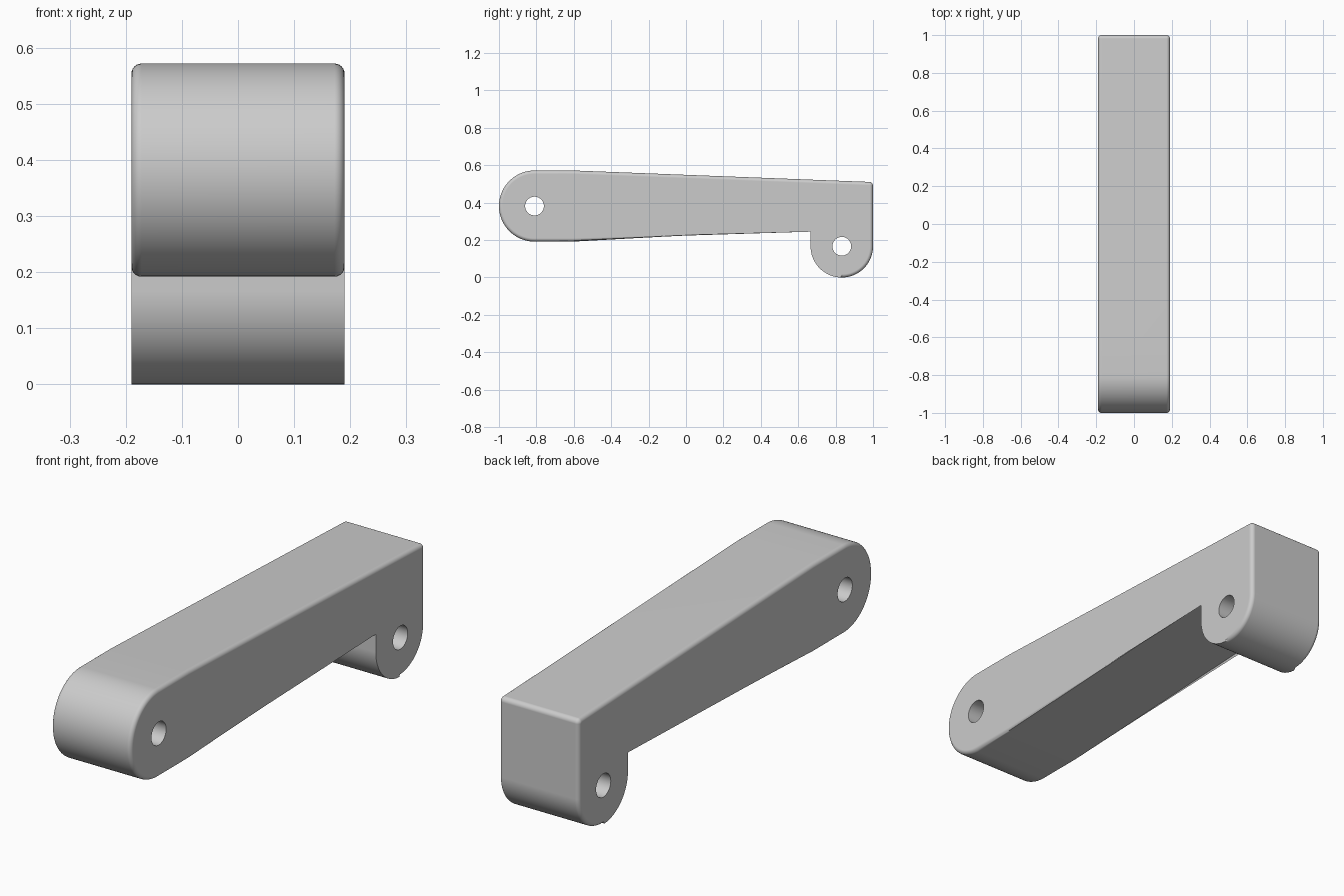
import bpy, bmesh, math
from mathutils import Vector

cube = bpy.data.objects.get("Cube")
if cube:
    bpy.data.objects.remove(cube)

HALF_W = 0.19            # half width of the arm
FILLET = 0.018           # rounding of the side edges
STEPS = 6
BIG = Vector((-0.81, 0.382))     # front pivot (y, z)
SMALL = Vector((0.833, 0.167))   # rear pivot (y, z)

metal = bpy.data.materials.new("light grey")
metal.use_nodes = True
grey = (0.6, 0.6, 0.6, 1)
metal.diffuse_color = grey
metal.node_tree.nodes["Principled BSDF"].inputs["Base Color"].default_value = grey


def arc(center, radius, start, end, count):
    angles = [math.radians(start + (end - start) * i / count) for i in range(count + 1)]
    return [center + radius * Vector((math.cos(a), math.sin(a))) for a in angles]


# Side outline, counter-clockwise; the front half of the rear lug keeps sharp edges
sharp = arc(SMALL, 0.167, 180, 270, 40)
rounded = arc(SMALL, 0.167, 270, 360, 40)[1:]
rounded += arc(Vector((0.98, 0.491)), 0.02, 0, 88, 6)
rounded += [Vector((-0.6, 0.572))]
rounded += arc(BIG, 0.19, 90, 270, 48)
rounded += [Vector((-0.6, 0.192))]
inner_corner = [Vector((0.666, 0.263))]
outline = inner_corner + sharp + rounded
n = len(outline)
# Edge i runs from point i to point i + 1
filleted = [i > len(sharp) - 1 for i in range(n)]


def inset(i, d):
    """Move outline point i inward, each adjoining edge by its own distance."""
    p, before, after = outline[i], outline[i - 1], outline[(i + 1) % n]
    t1, t2 = (p - before).normalized(), (after - p).normalized()
    n1, n2 = Vector((-t1.y, t1.x)), Vector((-t2.y, t2.x))
    d1, d2 = d * filleted[i - 1], d * filleted[i]
    cross = t1.x * t2.y - t1.y * t2.x
    if abs(cross) > 0.3:
        return p + (t2 * d1 - t1 * d2) / -cross
    return p + max(d1, d2) * (n1 + n2) / (1 + n1.dot(n2))


# Rings of the outline from one side to the other, drawn in at both side edges
levels = []
for k in range(STEPS + 1):
    a = math.pi / 2 * k / STEPS
    levels.append((HALF_W - FILLET + FILLET * math.sin(a), FILLET * (1 - math.cos(a))))
levels = [(-x, d) for x, d in reversed(levels)] + levels

bm = bmesh.new()
rings = []
for x, d in levels:
    points = [inset(i, d) for i in range(n)]
    rings.append([bm.verts.new((x, p.x, p.y)) for p in points])
for low, high in zip(rings, rings[1:]):
    for i in range(n):
        j = (i + 1) % n
        bm.faces.new((low[i], low[j], high[j], high[i]))
bm.faces.new(rings[0])
bm.faces.new(rings[-1])
bmesh.ops.recalc_face_normals(bm, faces=bm.faces)
mesh = bpy.data.meshes.new("lever_arm")
bm.to_mesh(mesh)
bm.free()
arm = bpy.data.objects.new("lever_arm", mesh)
bpy.context.collection.objects.link(arm)
mesh.materials.append(metal)

# Pivot holes
bpy.context.view_layer.objects.active = arm
for name, center in (("front_hole", BIG), ("rear_hole", SMALL)):
    bpy.ops.mesh.primitive_cylinder_add(vertices=48, radius=0.05, depth=1,
                                        location=(0, center.x, center.y),
                                        rotation=(0, math.pi / 2, 0))
    cutter = bpy.context.object
    cutter.name = name + "_cutter"
    cutter.hide_render = True
    cutter.data.materials.append(metal)
    cut = arm.modifiers.new(name, 'BOOLEAN')
    cut.operation = 'DIFFERENCE'
    cut.solver = 'EXACT'
    cut.object = cutter
    bpy.context.view_layer.objects.active = arm
    bpy.ops.object.modifier_apply(modifier=name)
    bpy.data.objects.remove(cutter)

# Smooth rounded edges, flat sides
bpy.ops.object.select_all(action='DESELECT')
arm.select_set(True)
bpy.context.view_layer.objects.active = arm
bpy.ops.object.shade_smooth_by_angle(angle=math.radians(35))
weighted = arm.modifiers.new("weighted_normals", 'WEIGHTED_NORMAL')
weighted.keep_sharp = True
